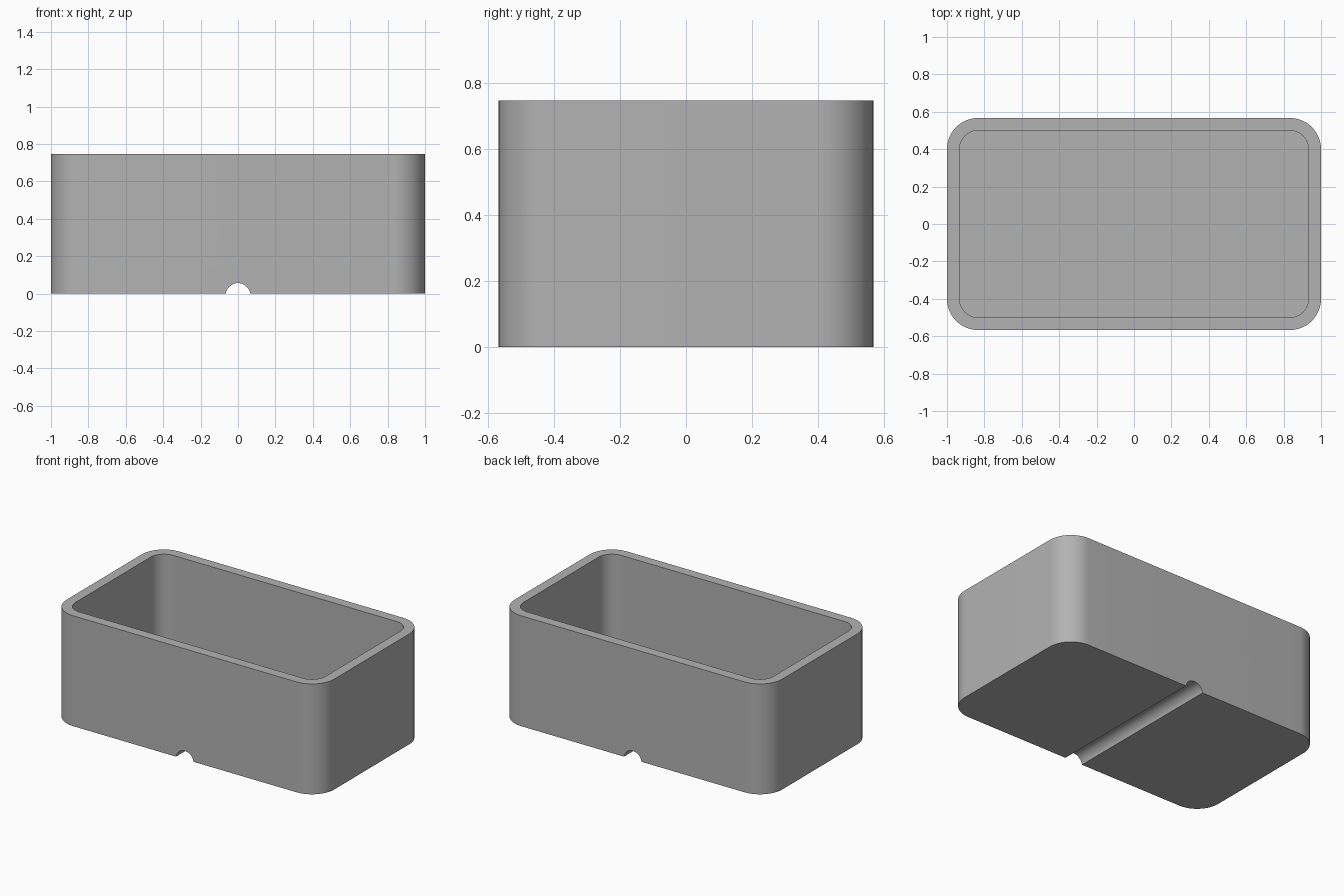
import bpy
import math

if "Cube" in bpy.data.objects:
    bpy.data.objects.remove(bpy.data.objects["Cube"], do_unlink=True)

HALF_X, HALF_Y, HEIGHT = 1.0, 0.567, 0.745
WALL, FLOOR, RADIUS = 0.067, 0.08, 0.167

grey = bpy.data.materials.new("plain grey")
grey.use_nodes = True
colour = (0.45, 0.45, 0.45, 1)
grey.diffuse_color = colour
grey.node_tree.nodes["Principled BSDF"].inputs["Base Color"].default_value = colour


def rounded_block(name, hx, hy, radius, bottom, top, steps=16):
    """Upright block with rounded vertical corners."""
    ring = []
    for quarter, (sx, sy) in enumerate([(1, 1), (-1, 1), (-1, -1), (1, -1)]):
        for i in range(steps + 1):
            a = (quarter + i / steps) * math.pi / 2
            ring.append((sx * (hx - radius) + radius * math.cos(a),
                         sy * (hy - radius) + radius * math.sin(a)))
    n = len(ring)
    verts = [(x, y, z) for z in (bottom, top) for x, y in ring]
    faces = [(i, (i + 1) % n, n + (i + 1) % n, n + i) for i in range(n)]
    faces += [tuple(reversed(range(n))), tuple(range(n, 2 * n))]
    mesh = bpy.data.meshes.new(name)
    mesh.from_pydata(verts, [], faces)
    mesh.materials.append(grey)
    obj = bpy.data.objects.new(name, mesh)
    bpy.context.collection.objects.link(obj)
    return obj


def activate(obj):
    bpy.ops.object.select_all(action="DESELECT")
    obj.select_set(True)
    bpy.context.view_layer.objects.active = obj


def cut(obj, cutter):
    """Subtract the cutter, then discard it."""
    cutter.hide_render = True
    mod = obj.modifiers.new("cut", "BOOLEAN")
    mod.operation = "DIFFERENCE"
    mod.solver = "EXACT"
    mod.object = cutter
    activate(obj)
    bpy.ops.object.modifier_apply(modifier=mod.name)
    bpy.data.objects.remove(cutter, do_unlink=True)


# Open box with rounded corners
box = rounded_block("open_box", HALF_X, HALF_Y, RADIUS, 0, HEIGHT)
cut(box, rounded_block("cavity_cutter", HALF_X - WALL, HALF_Y - WALL,
                       RADIUS - WALL, FLOOR, HEIGHT + 0.2))

# Round groove across the underside, front to back
bpy.ops.mesh.primitive_cylinder_add(vertices=48, radius=0.066, depth=2,
                                    location=(0, 0, -0.01),
                                    rotation=(math.pi / 2, 0, 0))
groove = bpy.context.object
groove.name = "groove_cutter"
groove.data.materials.append(grey)
cut(box, groove)

activate(box)
bpy.ops.object.shade_smooth_by_angle(angle=math.radians(30))
